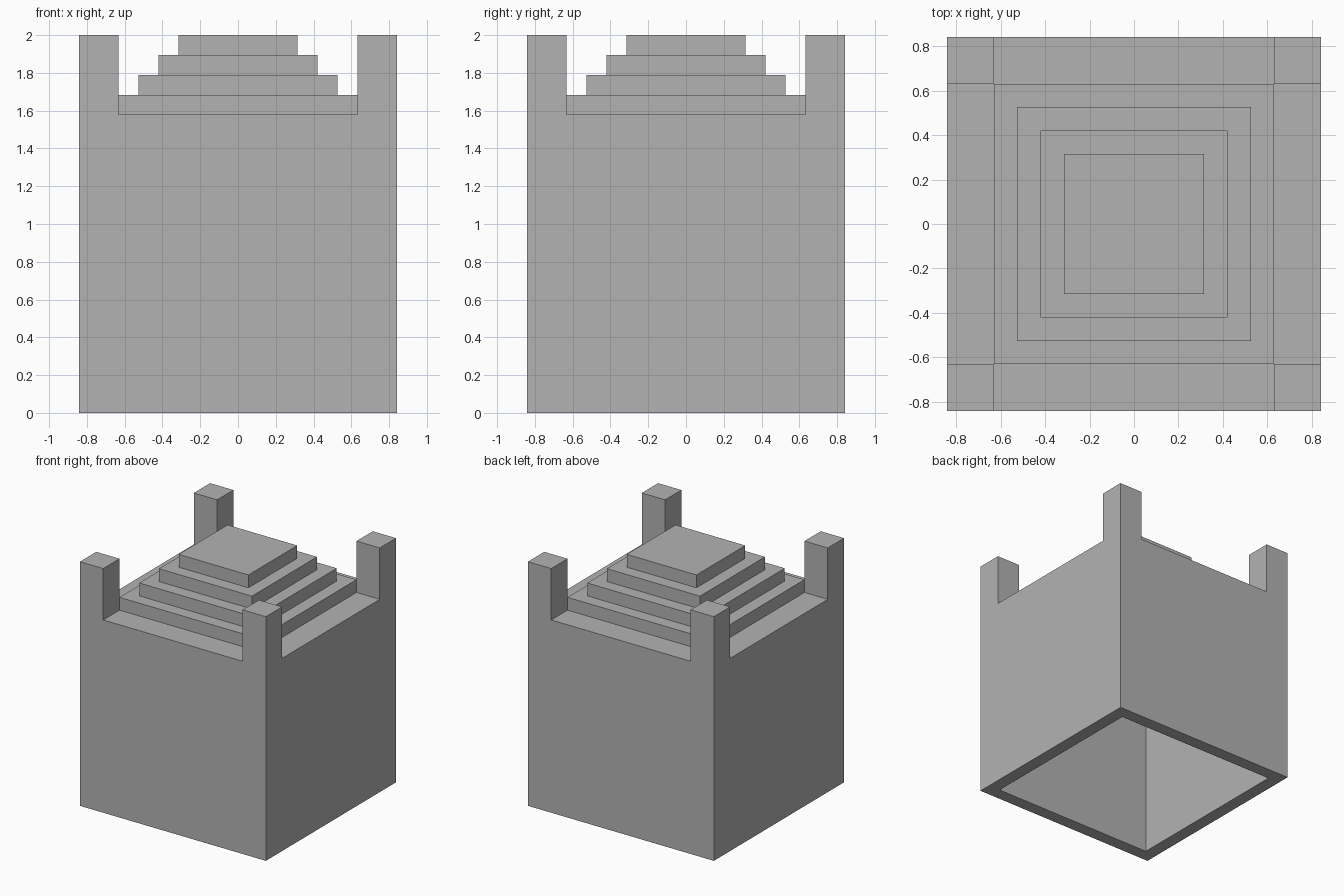
import bpy, bmesh

if "Cube" in bpy.data.objects:
    bpy.data.objects.remove(bpy.data.objects["Cube"])

U = 2 / 19  # block unit of the model

grey = bpy.data.materials.new("plain grey")
grey.diffuse_color = (0.45, 0.45, 0.45, 1)
grey.use_nodes = True
grey.node_tree.nodes["Principled BSDF"].inputs["Base Color"].default_value = grey.diffuse_color


def square_loft(name, levels, cx=0, cy=0, cap_start=True):
    """Join square rings given as (half width, height) in block units."""
    bm = bmesh.new()
    rings = []
    for h, z in levels:
        rings.append([bm.verts.new(((cx + sx * h) * U, (cy + sy * h) * U, z * U))
                      for sx, sy in ((-1, -1), (1, -1), (1, 1), (-1, 1))])
    for a, b in zip(rings, rings[1:]):
        for i in range(4):
            j = (i + 1) % 4
            bm.faces.new((a[i], a[j], b[j], b[i]))
    if cap_start:
        bm.faces.new(rings[0][::-1])
    bm.faces.new(rings[-1])
    me = bpy.data.meshes.new(name)
    bm.to_mesh(me)
    bm.free()
    me.materials.append(grey)
    ob = bpy.data.objects.new(name, me)
    bpy.context.collection.objects.link(ob)
    return ob


# Hollow body: cavity ceiling, inner wall, rim, outer wall, then the stepped top
levels = [(7, 14), (7, 0), (8, 0), (8, 15)]
for step in range(4):
    levels += [(6 - step, 15 + step), (6 - step, 16 + step)]
square_loft("hollow_body_with_stepped_top", levels)

# Four corner posts, open underneath where they sit on the body
for side_y, y in (("front", -7), ("back", 7)):
    for side_x, x in (("left", -7), ("right", 7)):
        square_loft(f"{side_y}_{side_x}_post", [(1, 15), (1, 19)], x, y, False)
